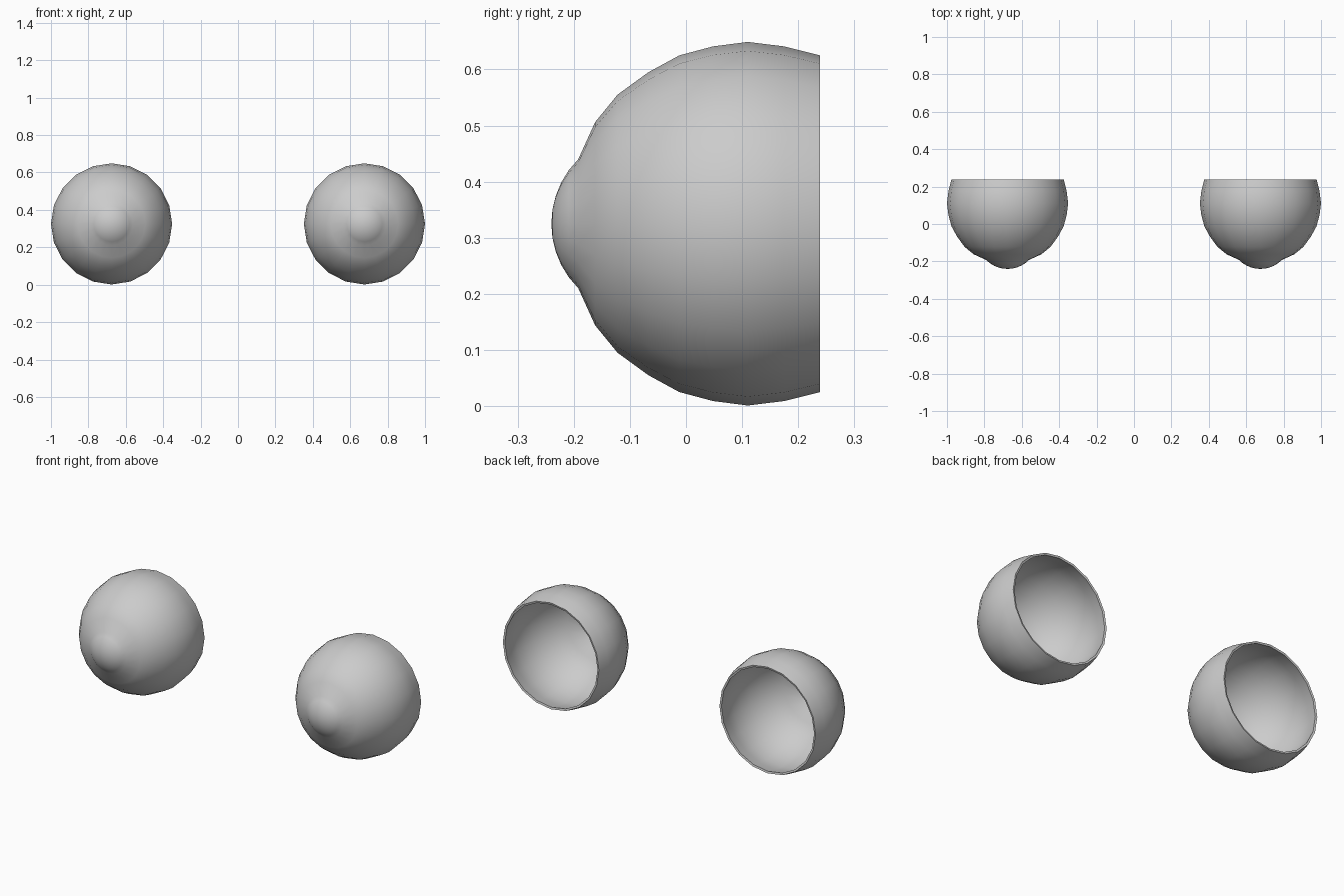
import bpy, bmesh, math

if "Cube" in bpy.data.objects:
    bpy.data.objects.remove(bpy.data.objects["Cube"])

SEGMENTS = 20
CX, CZ = 0.676, 0.325

# Half profile of the eye shell as (y, radius), open back rim to front bulge
profile = [(0.239, 0.300), (0.175, 0.316), (0.11, 0.324), (0.048, 0.316),
           (-0.012, 0.300), (-0.067, 0.270), (-0.122, 0.230),
           (-0.162, 0.181), (-0.192, 0.115)]

# Rounded front bulge: arc ending at the pole
R = 0.162
for deg in (36, 27, 18, 9):
    a = math.radians(deg)
    profile.append((-0.24 + R * (1 - math.cos(a)), R * math.sin(a)))


def eye_shell(name, cx):
    bm = bmesh.new()
    rings = []
    for y, r in profile:
        rings.append([bm.verts.new((r * math.sin(2 * math.pi * i / SEGMENTS), y,
                                    r * math.cos(2 * math.pi * i / SEGMENTS)))
                      for i in range(SEGMENTS)])
    for a, b in zip(rings, rings[1:]):
        for i in range(SEGMENTS):
            j = (i + 1) % SEGMENTS
            bm.faces.new((a[i], a[j], b[j], b[i]))
    pole = bm.verts.new((0, -0.24, 0))
    last = rings[-1]
    for i in range(SEGMENTS):
        bm.faces.new((last[i], last[(i + 1) % SEGMENTS], pole))
    # Make the normals point outward (front tip faces -y)
    bm.normal_update()
    pole_face = pole.link_faces[0]
    if pole_face.normal.y > 0:
        bmesh.ops.reverse_faces(bm, faces=bm.faces[:])
    mesh = bpy.data.meshes.new(name)
    bm.to_mesh(mesh)
    bm.free()
    obj = bpy.data.objects.new(name, mesh)
    bpy.context.collection.objects.link(obj)
    obj.location = (cx, 0, CZ)
    # Thin wall, growing inward
    solid = obj.modifiers.new("wall", 'SOLIDIFY')
    solid.thickness = 0.011
    solid.offset = -1
    bpy.ops.object.select_all(action='DESELECT')
    obj.select_set(True)
    bpy.context.view_layer.objects.active = obj
    bpy.ops.object.modifier_apply(modifier="wall")
    bpy.ops.object.shade_smooth_by_angle(angle=math.radians(40))
    return obj


# Left and right eye shells
for name, side in (("left_eye_shell", -1), ("right_eye_shell", 1)):
    eye_shell(name, side * CX)
